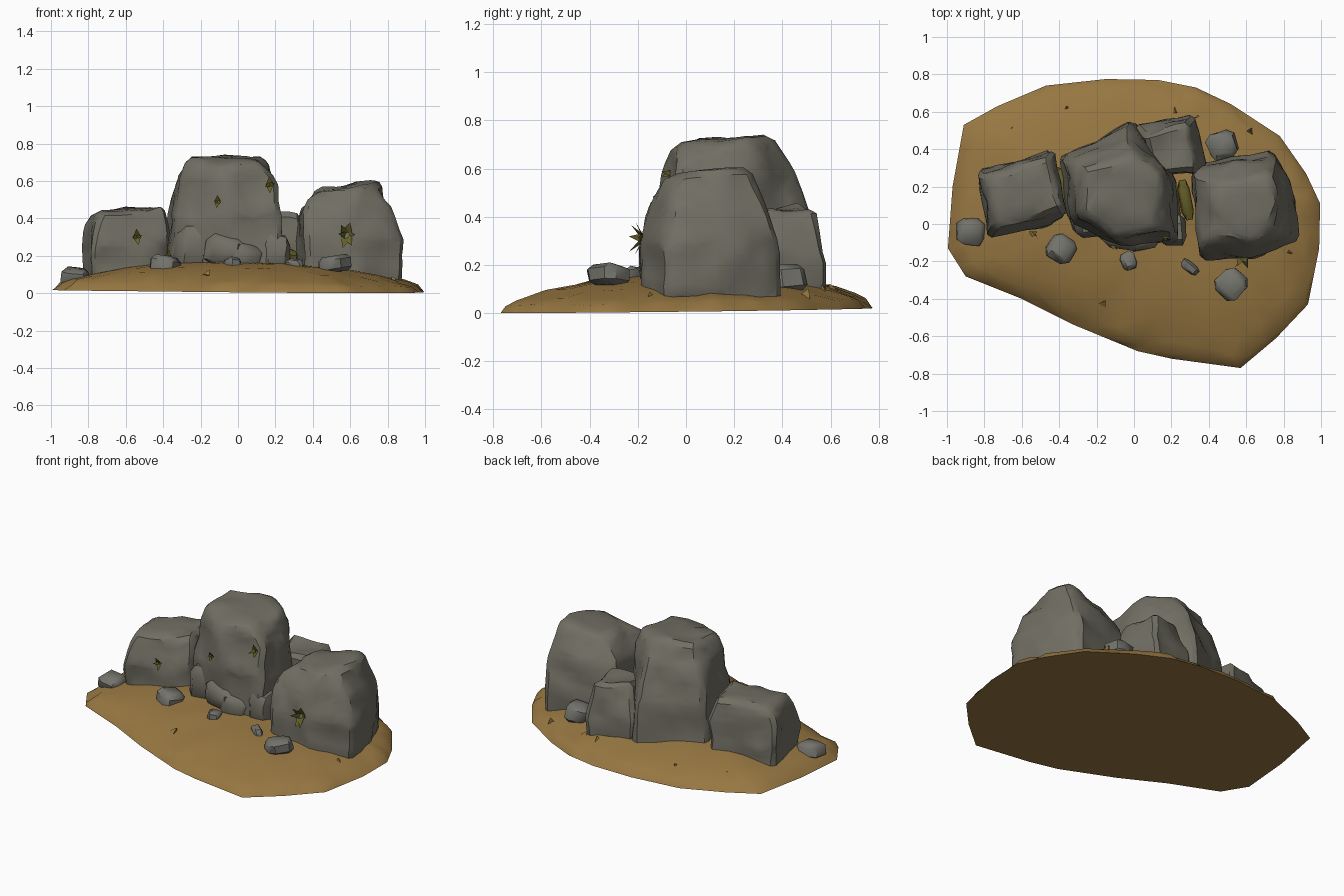
import bpy, bmesh, math, random
from mathutils import Vector, Euler, noise

if "Cube" in bpy.data.objects:
    bpy.data.objects.remove(bpy.data.objects["Cube"])

random.seed(4)


def mat(name, col):
    m = bpy.data.materials.new(name)
    m.diffuse_color = (*col, 1)
    m.use_nodes = True
    m.node_tree.nodes["Principled BSDF"].inputs["Base Color"].default_value = m.diffuse_color
    return m


STONE = mat("grey_stone", (0.165, 0.158, 0.125))
PEBBLE = mat("cool_grey_pebble", (0.172, 0.17, 0.15))
DIRT = mat("tan_dirt", (0.31, 0.185, 0.054))
MOSS = mat("olive_moss", (0.135, 0.118, 0.022))


def finish(bm, name, material, angle=35):
    bmesh.ops.recalc_face_normals(bm, faces=bm.faces)
    me = bpy.data.meshes.new(name)
    bm.to_mesh(me)
    bm.free()
    me.materials.append(material)
    ob = bpy.data.objects.new(name, me)
    bpy.context.collection.objects.link(ob)
    bpy.ops.object.select_all(action='DESELECT')
    ob.select_set(True)
    bpy.context.view_layer.objects.active = ob
    bpy.ops.object.shade_smooth_by_angle(angle=math.radians(angle))
    return ob


def rough(bm, amount, scale):
    for v in bm.verts:
        v.co += noise.noise_vector(v.co * scale) * amount


def rock(name, rings, bevel=0.024, amount=0.026):
    """Loft rings of (z or z list, [(x, y)...]) into a chipped boulder."""
    bm = bmesh.new()
    loops = []
    for z, pts in rings:
        zs = z if isinstance(z, list) else [z] * len(pts)
        loops.append([bm.verts.new((x, y, h)) for (x, y), h in zip(pts, zs)])
    n = len(loops[0])
    for a, b in zip(loops, loops[1:]):
        for i in range(n):
            j = (i + 1) % n
            bm.faces.new((a[i], a[j], b[j], b[i]))
    bm.faces.new(loops[0][::-1])
    bm.faces.new(loops[-1])
    bmesh.ops.recalc_face_normals(bm, faces=bm.faces)
    bmesh.ops.bevel(bm, geom=bm.edges[:], offset=bevel, segments=1,
                    affect='EDGES', clamp_overlap=True)
    bmesh.ops.triangulate(bm, faces=bm.faces[:])
    for _ in range(2):
        bmesh.ops.subdivide_edges(bm, edges=[e for e in bm.edges if e.calc_length() > 0.09],
                                  cuts=1, use_grid_fill=True)
        bmesh.ops.triangulate(bm, faces=bm.faces[:])
    rough(bm, amount, 7)
    return finish(bm, name, STONE, 35)


def pebble(name, loc, size, material=PEBBLE, turn=0.0):
    """Boxy stone: a rounded cube squashed, chipped and turned."""
    bm = bmesh.new()
    bmesh.ops.create_cube(bm, size=1.75)
    bmesh.ops.bevel(bm, geom=bm.edges[:], offset=.38, segments=1, affect='EDGES')
    bmesh.ops.triangulate(bm, faces=bm.faces[:])
    rot = Euler((0.12, 0.1, turn))
    for v in bm.verts:
        p = v.co * random.uniform(0.88, 1.06)
        v.co = Vector((p.x * size[0], p.y * size[1], p.z * size[2]))
        v.co.rotate(rot)
        v.co += Vector(loc)
    return finish(bm, name, material, 42)


# dirt mound: outline shrunk ring by ring towards a raised middle
outline = [(-.91, .53), (-.73, .63), (-.47, .74), (-.15, .775), (.13, .77), (.33, .73),
           (.52, .64), (.78, .47), (.92, .27), (.995, .11), (.99, -.13), (.93, -.43),
           (.76, -.61), (.57, -.77), (.2, -.72), (.02, -.68), (-.32, -.54), (-.6, -.4),
           (-.9, -.28), (-.995, -.13), (-.97, .2)]
edge = []
for i, p in enumerate(outline):
    q = outline[(i + 1) % len(outline)]
    edge += [Vector(p).lerp(Vector(q), t / 3) for t in range(3)]
mid = Vector((0, .08))
bm = bmesh.new()
loops = []
for s, h in ((1, 0), (.96, .035), (.9, .058), (.78, .09), (.6, .122), (.38, .148), (.18, .155)):
    ring = []
    for p in edge:
        k = s + (random.uniform(-.022, .022) if .85 < s < 1 else 0)
        c = mid + (p - mid) * k
        z = .012 - .006 * c.x + .011 * c.y + h
        if s < 1:
            z += noise.noise(Vector((c.x * 5, c.y * 5, 2))) * .014
        ring.append(bm.verts.new((c.x, c.y, max(z, 0))))
    loops.append(ring)
n = len(edge)
for a, b in zip(loops, loops[1:]):
    for i in range(n):
        j = (i + 1) % n
        bm.faces.new((a[i], a[j], b[j], b[i]))
bm.faces.new(loops[-1])
bm.faces.new(loops[0])
bmesh.ops.triangulate(bm, faces=bm.faces[:])
finish(bm, "dirt_mound", DIRT, 40)

# four main boulders
rock("centre_boulder", [
    (.06, [(-.34, .0), (-.05, -.1), (.26, -.1), (.23, .25), (0, .55), (-.4, .36)]),
    (.40, [(-.34, .02), (-.05, -.12), (.23, -.09), (.21, .25), (-.01, .53), (-.38, .35)]),
    (.60, [(-.31, .05), (-.08, -.1), (.20, -.03), (.20, .26), (-.01, .44), (-.33, .33)]),
    ([.72, .70, .72, .735, .735, .73],
     [(-.28, .08), (-.1, -.06), (.1, -.02), (.16, .25), (0, .37), (-.28, .29)])])
rock("right_boulder", [
    (.04, [(.36, -.18), (.62, -.19), (.88, -.08), (.84, .16), (.75, .39), (.32, .31)]),
    (.27, [(.36, -.2), (.62, -.19), (.90, -.08), (.85, .16), (.75, .39), (.31, .31)]),
    (.43, [(.34, -.15), (.62, -.15), (.83, -.07), (.82, .15), (.74, .36), (.33, .28)]),
    ([.56, .57, .58, .60, .60, .56],
     [(.42, -.04), (.62, -.09), (.73, -.02), (.78, .12), (.71, .26), (.43, .22)])])
rock("left_boulder", [
    (.05, [(-.77, -.07), (-.55, -.04), (-.36, .04), (-.43, .39), (-.84, .28)]),
    (.22, [(-.78, -.07), (-.55, -.04), (-.36, .04), (-.43, .39), (-.84, .28)]),
    (.35, [(-.76, -.04), (-.55, -.01), (-.37, .06), (-.43, .38), (-.82, .27)]),
    ([.43, .44, .455, .465, .44],
     [(-.73, .0), (-.55, .02), (-.39, .08), (-.44, .35), (-.77, .26)])])
rock("rear_boulder", [
    (.05, [(.08, .26), (.40, .26), (.32, .59), (.0, .52)]),
    (.24, [(.08, .26), (.40, .27), (.32, .59), (.01, .52)]),
    ([.43, .42, .43, .45], [(.1, .26), (.33, .28), (.29, .53), (.06, .48)])])

# low broken blocks leaning at the foot of the centre boulder
for i, (x, y, z, a, b, c, t) in enumerate((
        (-.25, .02, .24, .10, .10, .15, .2), (-.06, -.04, .23, .13, .10, .10, -.1),
        (.03, -.06, .18, .11, .09, .10, .3), (.20, -.03, .2, .09, .09, .13, .1))):
    pebble(f"foot_block_{i + 1}", (x, y, z), (a, b, c), STONE, t)

# loose stones
for i, (x, y, z, a, b, c) in enumerate((
        (-.87, -.04, .085, .085, .085, .055), (-.39, -.13, .145, .085, .085, .06),
        (-.03, -.2, .155, .055, .045, .04), (.30, -.23, .145, .06, .03, .04),
        (.52, -.32, .155, .09, .09, .05), (.47, .42, .14, .085, .085, .07))):
    pebble(f"loose_stone_{i + 1}", (x, y, z), (a, b, c), PEBBLE, -.7 if i == 3 else i)

# moss pads in the gaps between boulders
pebble("moss_pad_left", (-.38, .18, .19), (.035, .14, .05), MOSS, .2)
pebble("moss_pad_right", (.275, .13, .19), (.035, .12, .05), MOSS, .2)


# moss tufts: broad pointed leaves fanned out from the rock face
def tuft(name, loc, reach, count):
    bm = bmesh.new()
    for i in range(count):
        a = math.tau * i / count + random.uniform(-.3, .3)
        side = Vector((math.cos(a) * .6, 0, math.sin(a)))
        base = Vector(loc)
        tip = base + side * reach + Vector((0, -random.uniform(.3, .9) * reach, 0))
        w = Vector((-side.z, 0, side.x)) * reach * .5
        bm.faces.new([bm.verts.new(p) for p in (base - w, tip, base + w)])
    finish(bm, name, MOSS)


tuft("moss_tuft_right", (.58, -.175, .31), .075, 6)
tuft("moss_tuft_left", (-.54, -.04, .30), .045, 4)
tuft("moss_tuft_centre", (-.11, -.115, .49), .035, 4)
tuft("moss_tuft_high", (.17, -.065, .58), .045, 4)

# small dirt clods scattered on the mound
bm = bmesh.new()
for x, y in ((-.65, .51), (-.36, .62), (.22, .6), (.32, .57), (-.66, -.17), (-.62, -.14), (.07, -.11),
             (.66, -.16), (.83, -.15), (-.16, -.42), (.36, -.4), (.62, .5)):
    r = math.hypot(x, y - .08)
    m = bmesh.ops.create_cone(bm, cap_ends=True, segments=3, radius1=.025, radius2=.004, depth=.035)
    turn = Euler((random.uniform(-.5, .5), random.uniform(-.5, .5), random.uniform(0, 6)))
    for v in m["verts"]:
        v.co.rotate(turn)
        v.co += Vector((x, y, .165 - .11 * r))
finish(bm, "dirt_clods", DIRT)
